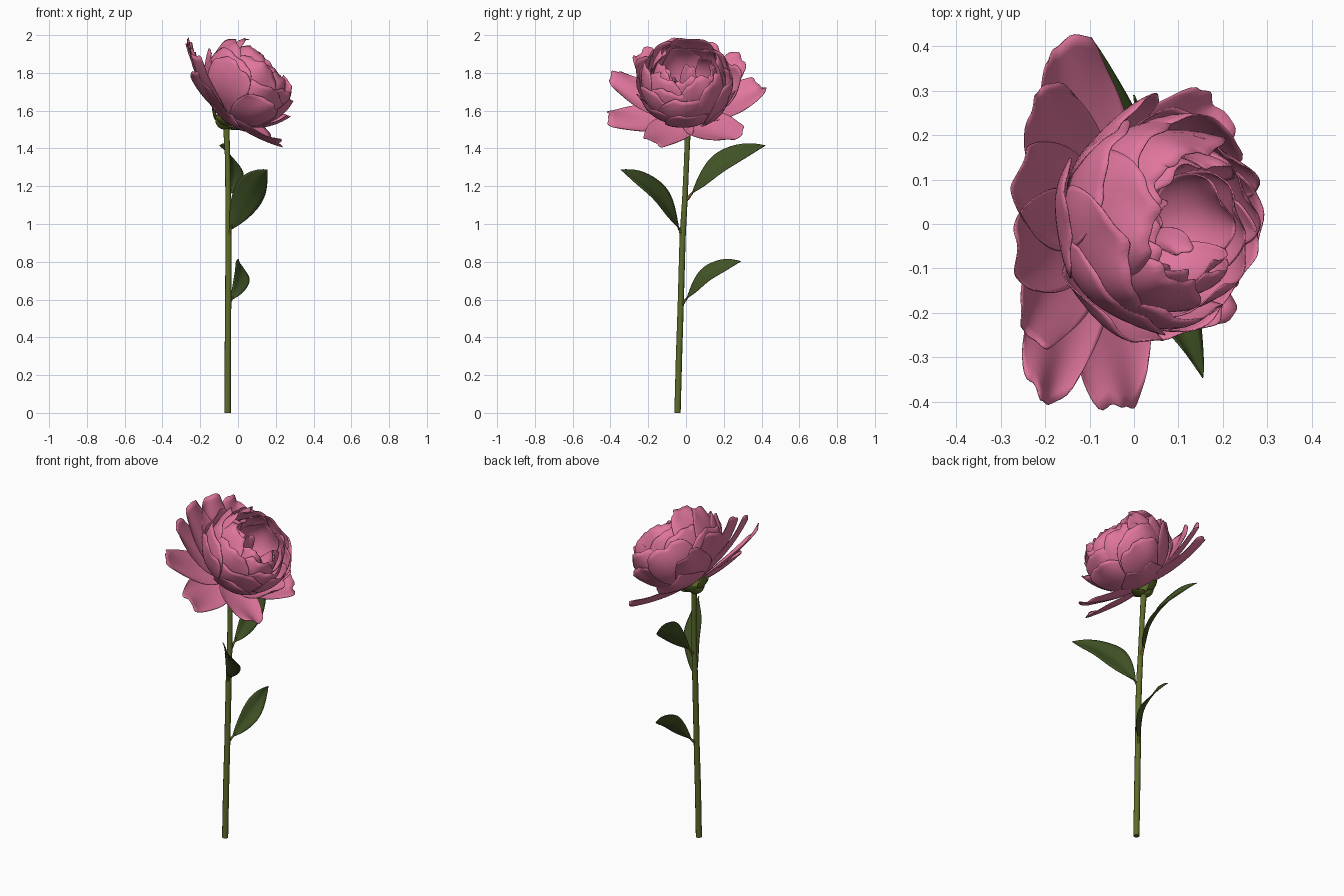
import bpy, bmesh, math, random
from mathutils import Vector

if "Cube" in bpy.data.objects:
    bpy.data.objects.remove(bpy.data.objects["Cube"])

random.seed(4)


def material(name, rgb):
    m = bpy.data.materials.new(name)
    m.diffuse_color = (*rgb, 1)
    m.use_nodes = True
    m.node_tree.nodes["Principled BSDF"].inputs["Base Color"].default_value = m.diffuse_color
    return m


PINK = material("petal pink", (0.75, 0.18, 0.34))
LEAF = material("leaf green", (0.052, 0.085, 0.018))
STEM = material("stem olive", (0.11, 0.15, 0.022))
NODE = material("node red brown", (0.16, 0.08, 0.03))

# flower frame: the head leans towards +x
BASE = Vector((-0.065, 0.0, 1.57))
AXIS = Vector((0.62, 0, 0.785)).normalized()
E1 = Vector((-AXIS.z, 0, AXIS.x))
E2 = Vector((0, 1, 0))


def finish(name, bm, mat, thick=0):
    bmesh.ops.recalc_face_normals(bm, faces=bm.faces)
    me = bpy.data.meshes.new(name)
    bm.to_mesh(me)
    bm.free()
    me.materials.clear()
    me.materials.append(mat)
    me.shade_smooth()
    ob = bpy.data.objects.new(name, me)
    bpy.context.collection.objects.link(ob)
    if thick:
        mod = ob.modifiers.new("thickness", 'SOLIDIFY')
        mod.thickness = thick
        mod.offset = 0
    return ob


def grid(bm, nu, nv, fn):
    """Sheet of quads; fn(s 0..1, v -1..1) gives the point."""
    rows = [[bm.verts.new(fn(i / nu, 2 * j / nv - 1)) for j in range(nv + 1)]
            for i in range(nu + 1)]
    for a, b in zip(rows, rows[1:]):
        for j in range(nv):
            bm.faces.new((a[j], a[j + 1], b[j + 1], b[j]))


def petal(bm, phi, profile, width, rho=None, ruffle=0.01, round_off=0.25):
    """profile(s) -> (radius, height). Without rho the petal wraps round the axis
    and width is a half angle; with rho it is a half width bent to that radius."""
    p1, p2, p3 = (random.uniform(0, 6.3) for _ in range(3))

    def fn(s, v):
        edge = 1 - round_off * abs(v) ** 3.5 + 0.012 * math.sin(6 * v + p1) \
            + 0.008 * math.sin(13 * v + p2) - 0.03 * math.exp(-(v * 5 + p3 - 3) ** 2)
        q = s * edge
        r, h = profile(q)
        shape = 0.25 + 0.75 * math.sin(math.pi / 2 * min(1, s / 0.62))
        shape *= 1 - 0.16 * max(0, (s - 0.62) / 0.38) ** 2
        wave = ruffle * q ** 3 * math.sin(4.5 * v + p2)
        if rho:
            a = v * width * shape / rho
            x = r
            y = rho * math.sin(a)
            h += rho * (1 - math.cos(a)) * 0.8 + wave
        else:
            a = v * width * shape
            r += wave + 0.012 * v      # spiral overlap
            x, y = r * math.cos(a), r * math.sin(a)
        c, d = math.cos(phi), math.sin(phi)
        return BASE + AXIS * h + E1 * (x * c - y * d) + E2 * (x * d + y * c)
    grid(bm, 14, 22, fn)


# outer spreading petals: azimuth, angle from axis, length, half width
OUTER = [(-10, 65, .465, .12), (17, 66, .455, .12), (-34, 69, .46, .115), (42, 70, .46, .12),
         (-57, 80, .475, .11), (67, 81, .45, .135), (-94, 88, .42, .125),
         (134, 79, .39, .135), (209, 79, .37, .125)]
bm = bmesh.new()
for az, al, length, w in OUTER:
    def prof(s, al=al, length=length):
        a = math.radians(al + 16 * (1 - s))
        return length * s * math.sin(a), length * s * math.cos(a)
    petal(bm, math.radians(az), prof, w, rho=0.24, ruffle=0.014, round_off=0.28)
finish("outer_petals", bm, PINK, 0.003)

# cupped petals of the ball: count, radius, end angle, base height, half angle
LAYERS = [(6, .278, 80, .00, .62), (5, .242, 100, .00, .80), (5, .226, 117, .01, .80),
          (5, .204, 129, .025, .78), (5, .176, 133, .06, .74), (4, .146, 128, .10, .90)]
for k, (n, R, end, h0, w) in enumerate(LAYERS):
    bm = bmesh.new()
    for i in range(n):
        az = 2 * math.pi * (i + .37 * k) / n + random.uniform(-.12, .12)
        Ri = R + random.uniform(-.006, .006) + .014 * math.cos(az)
        ei = math.radians(end + random.uniform(-6, 6))

        def prof(s, Ri=Ri, ei=ei, h0=h0):
            a = 0.12 + (ei - 0.12) * s
            return Ri * math.sin(a), h0 + 1.0 * Ri * (1 - math.cos(a))
        petal(bm, az, prof, w * random.uniform(.95, 1.08), ruffle=0.012, round_off=0.17)
    finish("cupped_petals_%d" % (k + 1), bm, PINK, 0.003)

# small loose petals in the heart
bm = bmesh.new()
for az, length in ((20, .16), (250, .13)):
    petal(bm, math.radians(az),
          lambda s, l=length: (.02 + .05 * s * s, .13 + l * s), .05, rho=.07)
finish("heart_petals", bm, PINK, 0.003)


def tube(name, pts, mat):
    """Tube through (x, y, z, radius) points."""
    cu = bpy.data.curves.new(name, 'CURVE')
    cu.dimensions = '3D'
    cu.bevel_depth = 1
    cu.bevel_resolution = 3
    cu.use_fill_caps = True
    sp = cu.splines.new('POLY')
    sp.points.add(len(pts) - 1)
    for p, (x, y, z, r) in zip(sp.points, pts):
        p.co = (x, y, z, 1)
        p.radius = r
    tmp = bpy.data.objects.new(name + "_path", cu)
    bpy.context.collection.objects.link(tmp)
    bpy.context.view_layer.update()
    me = bpy.data.meshes.new_from_object(tmp.evaluated_get(bpy.context.evaluated_depsgraph_get()))
    bpy.data.objects.remove(tmp)
    bm = bmesh.new()
    bm.from_mesh(me)
    bmesh.ops.remove_doubles(bm, verts=bm.verts, dist=1e-5)
    ob = finish(name, bm, mat)
    bpy.context.view_layer.objects.active = ob
    ob.select_set(True)
    bpy.ops.object.shade_smooth_by_angle(angle=math.radians(50))
    ob.select_set(False)


# stem
tube("stem", [(-.055, -.045, 0, .017), (-.054, -.037, .3, .017), (-.052, -.028, .57, .0165),
              (-.05, -.018, .93, .0165), (-.052, -.006, 1.13, .015), (-.055, .004, 1.35, .014),
              (-.063, .01, 1.53, .017)], STEM)

# receptacle under the flower
bm = bmesh.new()
bmesh.ops.create_uvsphere(bm, u_segments=20, v_segments=12, radius=.05)
for v in bm.verts:
    v.co = Vector((-.07, .008, 1.55)) + v.co
finish("receptacle", bm, STEM)

# sepals hugging the base
bm = bmesh.new()
for az, length in ((20, .08), (95, .09), (170, .10), (265, .09)):
    def sep(s, v, az=math.radians(az), length=length):
        w = .035 * math.sin(math.pi * (.15 + .85 * s)) ** .8 if s < 1 else 0
        x, y, h = .02 + length * s, v * w, -.05 + .06 * s * s + .3 * abs(v) * w
        c, d = math.cos(az), math.sin(az)
        return BASE + AXIS * h + E1 * (x * c - y * d) + E2 * (x * d + y * c)
    grid(bm, 8, 4, sep)
finish("sepals", bm, STEM, 0.003)


# leaves: start, control point, tip, half width vector, joint on the stem
LEAVES = [("upper", (-.045, .03, 1.16), (.015, .15, 1.35), (-.097, .42, 1.415),
           (.042, 0, -.066), (-.052, -.004, 1.12)),
          ("middle", (-.04, -.035, .97), (.05, -.14, 1.2), (.155, -.345, 1.287),
           (.068, -.014, -.056), (-.05, -.018, .93)),
          ("lower", (-.035, .0, .60), (.045, .1, .765), (.0, .29, .802),
           (.036, 0, -.05), (-.052, -.027, .57))]
for name, p0, p1, p2, w, joint in LEAVES:
    p0, p1, p2, w = map(Vector, (p0, p1, p2, w))
    nrm = w.cross(p2 - p0).normalized()
    if nrm.z < 0:
        nrm.negate()

    def blade(s, v):
        c = p0 * (1 - s) ** 2 + p1 * 2 * s * (1 - s) + p2 * s * s
        k = max(.02, math.sin(math.pi * s ** .95)) ** .9 * (1 - .1 * s)
        k = k if s < 1 else .005
        lift = .22 * abs(v) * k * w.length + .004 * math.sin(11 * s + 2 * v) * v * v
        return c + w * (v * k) + nrm * lift
    bm = bmesh.new()
    grid(bm, 20, 8, blade)
    finish(name + "_leaf", bm, LEAF, 0.003)
    j = Vector(joint)
    m = j.lerp(p0, .6)
    e = p0.lerp(p1, .12)
    tube(name + "_leaf_stalk", [(*j, .009), (*m, .007), (*p0, .006), (*e, .003)], STEM)
    # reddish joint where the leaf leaves the stem
    tube(name + "_joint", [(*j.lerp(p0, .3), .010), (*j.lerp(p0, .65), .008)], NODE)
